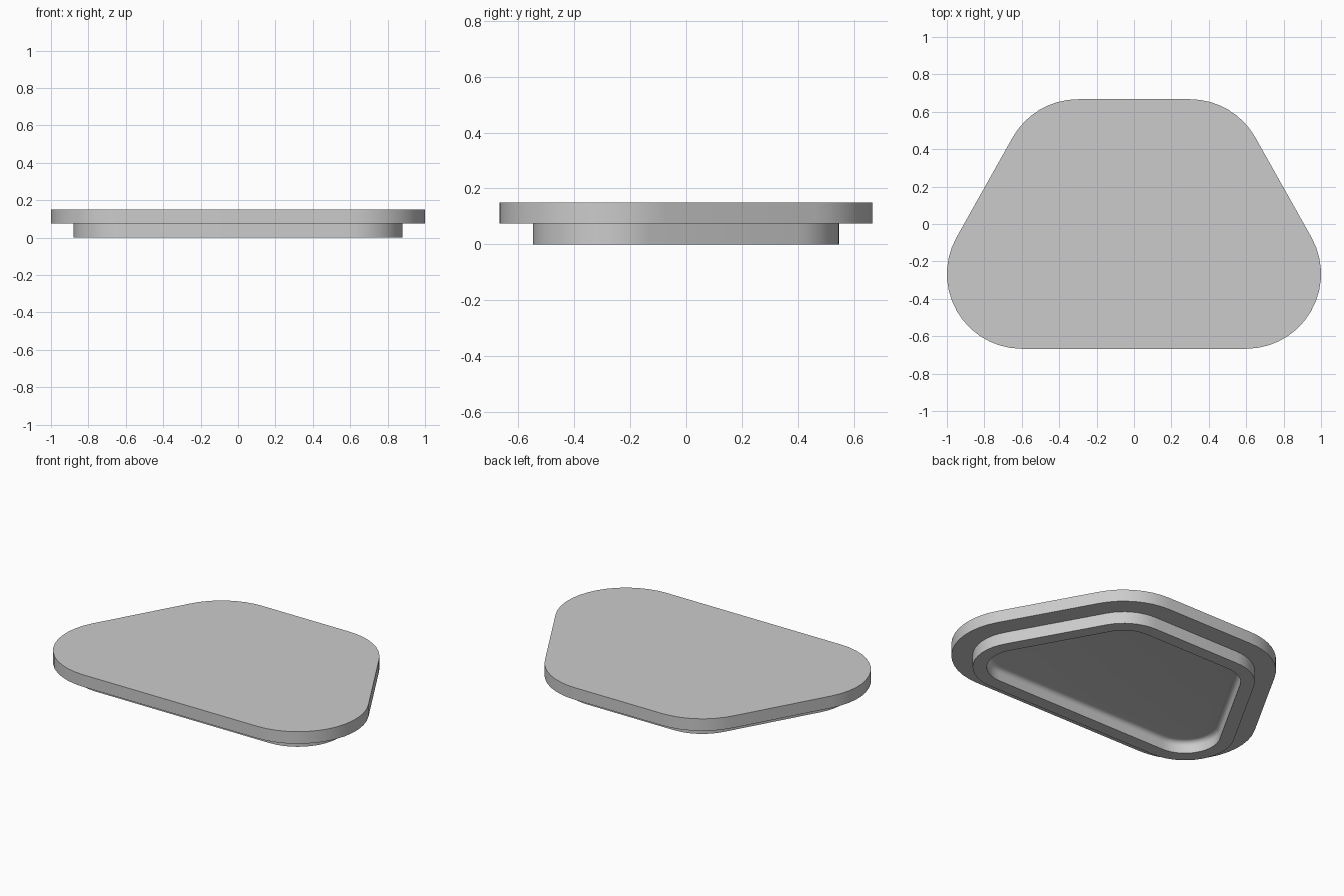
import bpy
import bmesh
import math

cube = bpy.data.objects.get("Cube")
if cube:
    bpy.data.objects.remove(cube, do_unlink=True)

# Single grey material
grey = bpy.data.materials.new("light grey")
grey.use_nodes = True
colour = (0.6, 0.6, 0.6, 1)
grey.diffuse_color = colour
grey.node_tree.nodes["Principled BSDF"].inputs["Base Color"].default_value = colour

# Rounded trapezoid outline: corner centres and one shared corner radius
FRONT_X, BACK_X, CENTRE_Y, RADIUS = 0.6, 0.3, 0.267, 0.4
SIDE = math.atan2(FRONT_X - BACK_X, 2 * CENTRE_Y)


def outline(inset):
    """Counter-clockwise outline, moved inward by inset."""
    r = RADIUS - inset
    quarter = math.pi / 2
    right = []
    for x, y, start, end, steps in ((FRONT_X, -CENTRE_Y, -quarter, SIDE, 14),
                                    (BACK_X, CENTRE_Y, SIDE, quarter, 8)):
        for i in range(steps + 1):
            a = start + (end - start) * i / steps
            right.append((x + r * math.cos(a), y + r * math.sin(a)))
    return right + [(-x, y) for x, y in reversed(right)]


# Section from the top edge, under the overhang, around the rim, into the recess
TOP, LEDGE, RIM_OUT, RIM_IN, FILLET = 0.15, 0.075, 0.12, 0.2, 0.03
section = [(0, TOP), (0, LEDGE), (RIM_OUT, LEDGE), (RIM_OUT, 0), (RIM_IN, 0)]
for i in range(7):
    a = math.pi / 2 * i / 6
    section.append((RIM_IN + FILLET * (1 - math.cos(a)),
                    LEDGE - FILLET * (1 - math.sin(a))))

# Lid: the outline lofted through the section, closed by top and recess floor
bm = bmesh.new()
rings = [[bm.verts.new((x, y, z)) for x, y in outline(inset)]
         for inset, z in section]
for upper, lower in zip(rings, rings[1:]):
    for i in range(len(upper)):
        j = (i + 1) % len(upper)
        bm.faces.new((upper[i], lower[i], lower[j], upper[j]))
bm.faces.new(rings[0])
bm.faces.new(list(reversed(rings[-1])))
bmesh.ops.recalc_face_normals(bm, faces=bm.faces)

mesh = bpy.data.meshes.new("lid")
bm.to_mesh(mesh)
bm.free()
mesh.materials.append(grey)
lid = bpy.data.objects.new("lid", mesh)
bpy.context.collection.objects.link(lid)

bpy.ops.object.select_all(action="DESELECT")
lid.select_set(True)
bpy.context.view_layer.objects.active = lid
bpy.ops.object.shade_smooth_by_angle(angle=math.radians(35))
